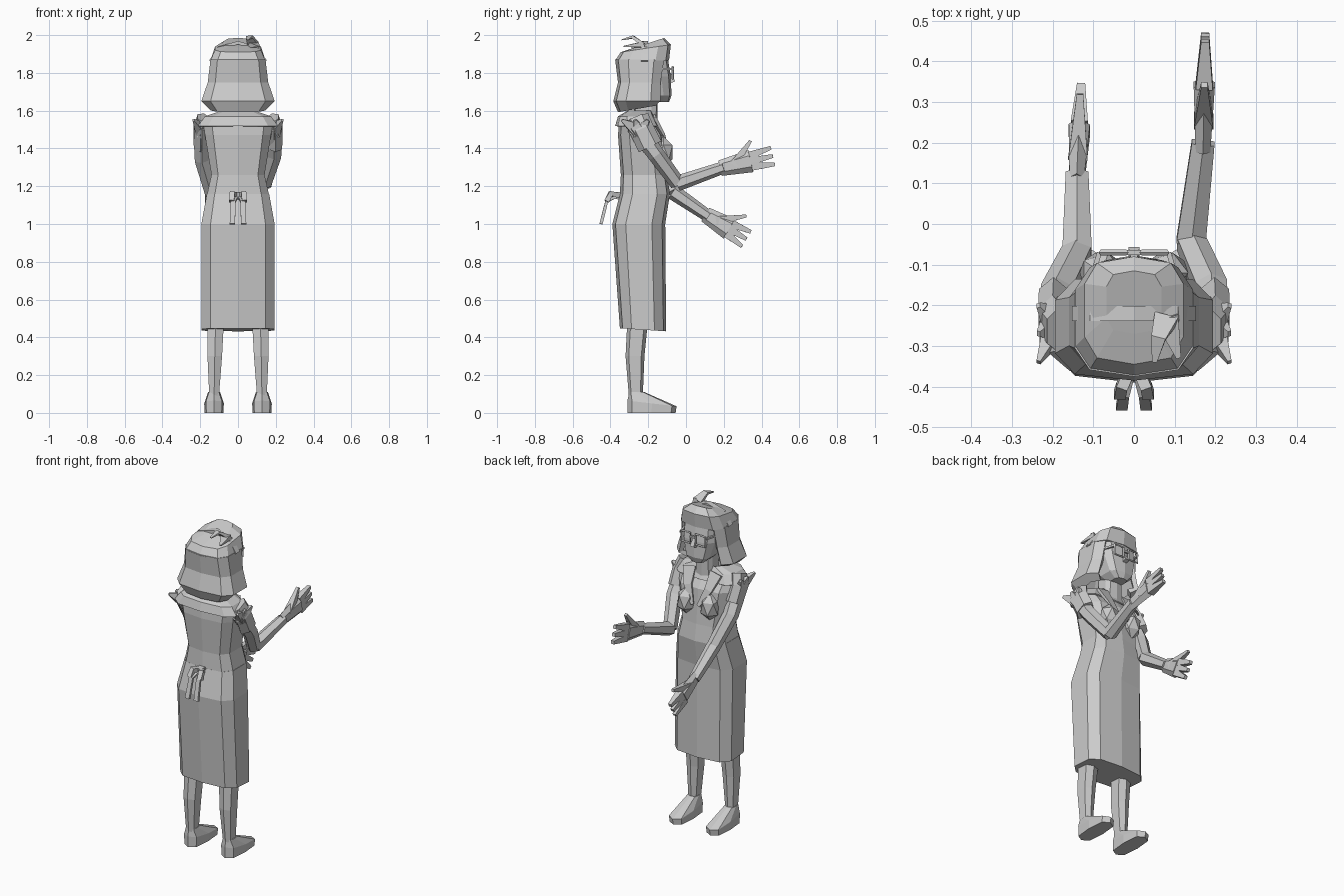
import bpy, bmesh, math
from mathutils import Vector

cube = bpy.data.objects.get("Cube")
if cube:
    bpy.data.objects.remove(cube, do_unlink=True)

grey = bpy.data.materials.new("plain_grey")
grey.use_nodes = True
grey.diffuse_color = (0.6, 0.6, 0.6, 1)
grey.node_tree.nodes["Principled BSDF"].inputs["Base Color"].default_value = grey.diffuse_color


def skin(name, rings, closed=True, caps=True):
    """Bridge equal point rings into a flat-shaded mesh."""
    bm = bmesh.new()
    rows = [[bm.verts.new(point) for point in ring] for ring in rings]
    count = len(rows[0])
    for low, high in zip(rows, rows[1:]):
        for i in range(count if closed else count - 1):
            j = (i + 1) % count
            bm.faces.new((low[i], low[j], high[j], high[i]))
    if caps:
        bm.faces.new(rows[0])
        bm.faces.new(rows[-1])
    bmesh.ops.recalc_face_normals(bm, faces=bm.faces)
    mesh = bpy.data.meshes.new(name)
    bm.to_mesh(mesh)
    bm.free()
    mesh.materials.append(grey)
    obj = bpy.data.objects.new(name, mesh)
    bpy.context.collection.objects.link(obj)
    return obj


def shell(name, rings, closed, thickness):
    """An open skin given thickness towards the inside."""
    solid = skin(name, rings, closed, caps=False).modifiers.new("thickness", "SOLIDIFY")
    solid.thickness = thickness


def section(z, width, back, front, x=0, tilt=0, sides=10):
    """Level ring with a boxy rounded outline, starting at the front."""
    ring = []
    for k in range(sides):
        angle = math.tau * k / sides
        u, v = [math.copysign(abs(c) ** 0.6, c) if abs(c) > 0.001 else 0
                for c in (math.sin(angle), math.cos(angle))]
        ring.append((x + u * width, (back + front + v * (front - back)) / 2, z + v * tilt))
    return ring


def limb(name, points, start, end, flat=1, sides=6):
    """Sweep a tapering polygon along points; flat scales its second axis."""
    points = [Vector(p) for p in points]
    last = len(points) - 1
    span = (points[last] - points[0]).normalized()
    reference = Vector((0, 1, 0)) if abs(span.x) > 0.8 else Vector((1, 0, 0))
    rings = []
    for i, point in enumerate(points):
        along = (points[min(i + 1, last)] - points[max(i - 1, 0)]).normalized()
        across = (reference - along * reference.dot(along)).normalized()
        other = along.cross(across) * flat
        radius = (start + (end - start) * i / last) / math.cos(math.pi / sides)
        angles = [math.tau * (k + 0.5) / sides for k in range(sides)]
        rings.append([point + (across * math.cos(a) + other * math.sin(a)) * radius
                      for a in angles])
    skin(name, rings)


def arm(side, shoulder, elbow, wrist, aim):
    """Bent arm with a palm, a thumb and three fanned fingers."""
    wrist, aim = Vector(wrist), Vector(aim)
    forward = aim.normalized()
    up = Vector((1, 0, 0)).cross(forward)
    middle = Vector(shoulder).lerp(Vector(elbow), 0.5)
    middle.x = shoulder[0]
    limb(side + "_upper_arm", [shoulder, middle, elbow], start=0.043, end=0.035)
    limb(side + "_forearm", [elbow, wrist], start=0.036, end=0.028)
    knuckles = wrist + aim * 0.55
    limb(side + "_palm", [wrist - forward * 0.02, knuckles], start=0.018, end=0.026, flat=2)
    limb(side + "_thumb", [wrist + aim * 0.2, wrist + forward * 0.17 + up * 0.105],
         start=0.024, end=0.008, sides=4)
    for finger, spread in (("little", -1), ("middle", 0), ("index", 1)):
        limb(f"{side}_{finger}_finger",
             [knuckles + up * spread * 0.03, wrist + aim + up * spread * 0.045],
             start=0.021, end=0.01, sides=4)


# Dress
skin("skirt", [section(z=.44, width=.2, back=-.35, front=-.105, tilt=-.008),
               section(z=1, width=.2, back=-.39, front=-.11),
               section(z=1.16, width=.17, back=-.35, front=-.085)])
skin("bodice", [section(z=1.16, width=.168, back=-.35, front=-.085),
                section(z=1.26, width=.145, back=-.345, front=-.1),
                section(z=1.47, width=.18, back=-.36, front=-.12),
                section(z=1.53, width=.19, back=-.355, front=-.16),
                section(z=1.58, width=.1, back=-.32, front=-.18)])
shell("collar", [section(z=1.52, width=.218, back=-.375, front=-.14),
                 section(z=1.57, width=.18, back=-.36, front=-.165),
                 section(z=1.6, width=.09, back=-.31, front=-.18)], True, thickness=.008)

# Neck, face and nose
skin("neck", [section(z=1.5, width=.06, back=-.28, front=-.15),
              section(z=1.72, width=.055, back=-.27, front=-.15)])
skin("face", [section(z=1.645, width=.04, back=-.2, front=-.09),
              section(z=1.68, width=.08, back=-.24, front=-.077),
              section(z=1.78, width=.11, back=-.28, front=-.08),
              section(z=1.9, width=.11, back=-.28, front=-.1)])
limb("nose", [(0, -.09, 1.8), (0, -.07, 1.75)], start=.008, end=.014, sides=4)

# Bobbed hair, left open over the face by dropping each front point
bob = [section(z=1.61, width=.15, back=-.36, front=-.15, tilt=.018),
       section(z=1.65, width=.2, back=-.385, front=-.12),
       section(z=1.75, width=.165, back=-.36, front=-.12),
       section(z=1.87, width=.15, back=-.375, front=-.1)]
shell("bobbed_hair", [ring[1:] for ring in bob], False, thickness=.03)
skin("hair_crown", [section(z=1.865, width=.15, back=-.375, front=-.09),
                    section(z=1.93, width=.125, back=-.345, front=-.08, tilt=.02),
                    section(z=1.96, width=.07, back=-.27, front=-.115, tilt=.025)])
arc = [math.pi * (k / 4 - 0.5) for k in range(5)]
limb("hair_band", [(.145 * math.sin(a), -.22, 1.86 + .1 * math.cos(a)) for a in arc],
     start=.018, end=.018, flat=.5, sides=4)
limb("tuft_long", [(.08, -.23, 1.95), (.06, -.28, 1.99), (.05, -.34, 1.975)],
     start=.03, end=.006, flat=.4, sides=4)
limb("tuft_short", [(.08, -.23, 1.95), (.11, -.33, 1.94)],
     start=.03, end=.006, flat=.5, sides=4)

# Glasses bridge and bow knot
limb("glasses_bridge", [(-.02, -.07, 1.81), (.02, -.07, 1.81)], start=.006, end=.006, sides=4)
limb("bow_knot", [(0, -.34, 1.15), (0, -.385, 1.15)], start=.02, end=.018, sides=4)

# Mirrored parts
for side, s in (("left", 1), ("right", -1)):
    # Square glasses rim and its temple
    bpy.ops.mesh.primitive_torus_add(
        major_segments=4, minor_segments=4, major_radius=.045, minor_radius=.007,
        location=(s * .05, -.07, 1.8), rotation=(math.pi / 2, math.pi / 4, 0))
    rim = bpy.context.object
    rim.name = side + "_glasses_rim"
    rim.data.materials.append(grey)
    limb(side + "_glasses_temple", [(s * .085, -.07, 1.82), (s * .115, -.17, 1.82)],
         start=.006, end=.006, sides=4)

    # Bust and lapel
    bpy.ops.mesh.primitive_ico_sphere_add(
        subdivisions=1, radius=.06, location=(s * .08, -.12, 1.38), scale=(1, .95, 1.4))
    bust = bpy.context.object
    bust.name = side + "_bust"
    bust.data.materials.append(grey)
    limb(side + "_lapel", [(s * .09, -.17, 1.57), (s * .07, -.12, 1.48), (s * .02, -.09, 1.38)],
         start=.04, end=.01, flat=.25, sides=4)

    # Sleeve with a pointed ruffle
    limb(side + "_sleeve", [(s * .18, -.26, 1.56), (s * .2, -.235, 1.5), (s * .198, -.19, 1.41)],
         start=.035, end=.036, flat=1.6)
    for tip in range(3):
        limb(f"{side}_sleeve_ruffle_{tip + 1}",
             [(s * .19, -.245, 1.49), (s * .235, -.2 - .07 * tip, 1.55)],
             start=.03, end=.005, flat=1.4, sides=4)

    # Leg and shoe
    skin(side + "_leg", [section(z=.06, width=.026, back=-.3, front=-.23, x=s * .127, sides=6),
                         section(z=.3, width=.042, back=-.32, front=-.22, x=s * .123, sides=6),
                         section(z=.5, width=.048, back=-.31, front=-.2, x=s * .118, sides=6)])
    skin(side + "_shoe", [section(z=0, width=.05, back=-.31, front=-.055, x=s * .127, sides=8),
                          section(z=.05, width=.052, back=-.31, front=-.05, x=s * .127,
                                  tilt=-.015, sides=8),
                          section(z=.11, width=.032, back=-.3, front=-.22, x=s * .127, sides=8)])

    # Bow loop and hanging tail at the back of the waist
    limb(side + "_bow_loop", [(s * .005, -.35, 1.15), (s * .03, -.4, 1.16), (s * .035, -.42, 1.12)],
         start=.014, end=.014, sides=4)
    limb(side + "_bow_tail", [(s * .008, -.36, 1.15), (s * .025, -.42, 1.12), (s * .03, -.45, 1)],
         start=.012, end=.014, flat=.6, sides=4)

# Raised left arm and lowered right arm
arm("left", shoulder=(.19, -.27, 1.52), elbow=(.14, -.045, 1.215),
    wrist=(.17, .2, 1.3), aim=(.005, .26, .06))
arm("right", shoulder=(-.19, -.27, 1.52), elbow=(-.14, -.07, 1.17),
    wrist=(-.14, .12, 1.04), aim=(.01, .2, -.12))
